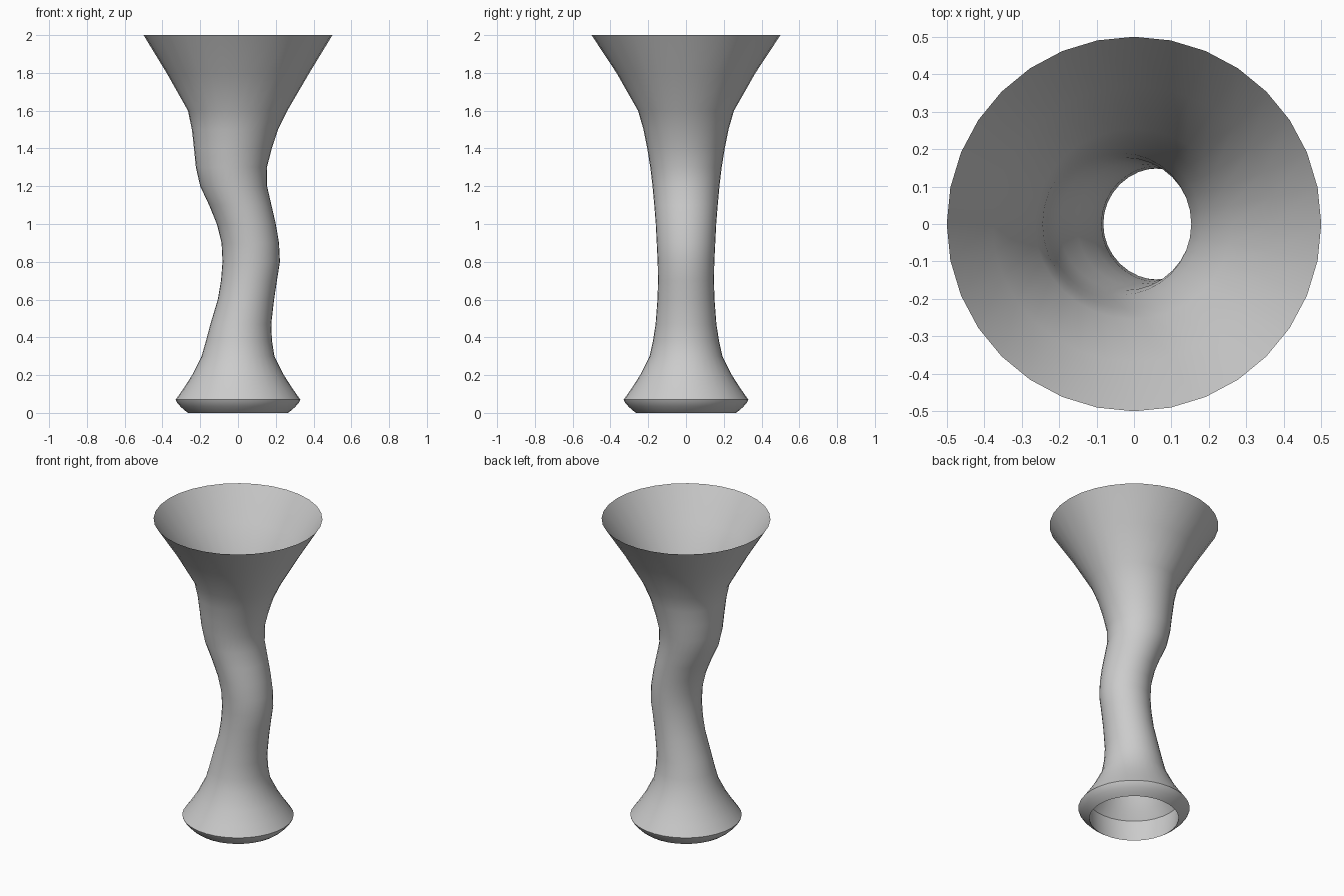
import bpy, bmesh, math

old = bpy.data.objects.get("Cube")
if old:
    bpy.data.objects.remove(old)

SIDES = 32

grey = bpy.data.materials.new("light_grey")
grey.use_nodes = True
colour = (0.6, 0.6, 0.6, 1)
grey.diffuse_color = colour
grey.node_tree.nodes["Principled BSDF"].inputs["Base Color"].default_value = colour


def loft(name, sections):
    """Skin horizontal rings given as (height, x centre, x radius, y radius)."""
    bm = bmesh.new()
    rings = []
    for z, cx, rx, ry in sections:
        angles = [2 * math.pi * i / SIDES for i in range(SIDES)]
        rings.append([bm.verts.new((cx + rx * math.cos(a), ry * math.sin(a), z))
                      for a in angles])
    for low, high in zip(rings, rings[1:]):
        for i in range(SIDES):
            j = (i + 1) % SIDES
            bm.faces.new((low[i], low[j], high[j], high[i]))
    mesh = bpy.data.meshes.new(name)
    bm.to_mesh(mesh)
    bm.free()
    mesh.materials.append(grey)
    obj = bpy.data.objects.new(name, mesh)
    bpy.context.collection.objects.link(obj)
    mesh.shade_smooth()
    return obj


# Wavy open tube, flaring to the foot and to the mouth
loft("wavy_body", [
    (0.07, 0, .33, .33), (0.13, 0, .288, .288), (0.2, 0, .243, .243),
    (0.3, 0, .193, .193), (0.38, .005, .175, .175), (0.47, .015, .161, .161),
    (0.6, .042, .149, .151), (0.7, .058, .148, .148), (0.8, .07, .152, .15),
    (0.9, .065, .152, .155), (1.0, .044, .156, .16), (1.1, .012, .165, .168),
    (1.2, -.023, .177, .177), (1.3, -.035, .188, .189), (1.4, -.027, .206, .205),
    (1.5, -.016, .228, .225), (1.6, -.002, .263, .254), (1.8, 0, .378, .368),
    (2.0, 0, .5, .5)])

# Rounded underside of the foot
loft("foot_underside", [(z, 0, r, r) for z, r in
     ((0, .264), (.015, .285), (.035, .306), (.055, .323), (.07, .33))])

# Inner wall of the foot, facing the axis
loft("foot_inner_wall", [(z, 0, r, r) for z, r in
     ((.14, .277), (.07, .272), (0, .264))])
